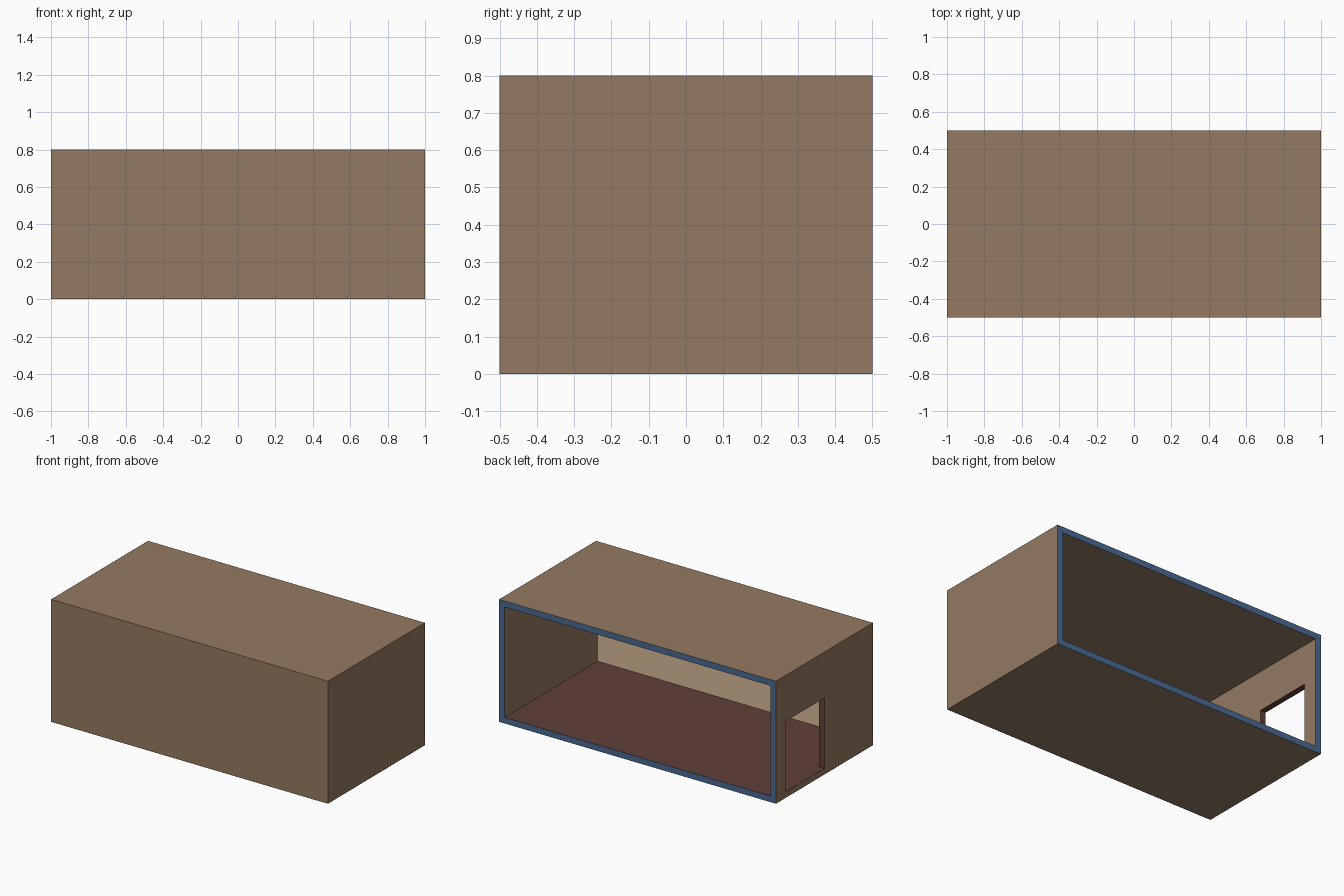
import bpy, bmesh

if "Cube" in bpy.data.objects:
    bpy.data.objects.remove(bpy.data.objects["Cube"])

T = 0.04  # wall thickness


def material(name, rgb):
    m = bpy.data.materials.new(name)
    lin = [((c / 255 + 0.055) / 1.055) ** 2.4 for c in rgb]
    m.diffuse_color = (*lin, 1)
    m.use_nodes = True
    m.node_tree.nodes["Principled BSDF"].inputs["Base Color"].default_value = m.diffuse_color
    return m


def box(name, lo, hi):
    bm = bmesh.new()
    bmesh.ops.create_cube(bm, size=1)
    for v in bm.verts:
        v.co = [hi[i] if v.co[i] > 0 else lo[i] for i in range(3)]
    me = bpy.data.meshes.new(name)
    bm.to_mesh(me)
    bm.free()
    ob = bpy.data.objects.new(name, me)
    bpy.context.collection.objects.link(ob)
    return ob


# Solid room block, hollowed from the back, with a doorway in the left wall
room = box("room_shell", (-1, -0.5, 0), (1, 0.5, 0.8))
cavity = box("cavity_cutter", (-1 + T, -0.5 + T, T), (1 - T, 0.6, 0.8 - T))
door = box("doorway_cutter", (-1.1, 0, T), (-0.9, 0.4, 0.5))
for cutter in (cavity, door):
    mod = room.modifiers.new(cutter.name, 'BOOLEAN')
    mod.operation = 'DIFFERENCE'
    mod.solver = 'EXACT'
    mod.object = cutter
    cutter.hide_render = True

# Bake the cuts so faces can be coloured by position
deps = bpy.context.evaluated_depsgraph_get()
mesh = bpy.data.meshes.new_from_object(room.evaluated_get(deps))
room.modifiers.clear()
room.data = mesh
for cutter in (cavity, door):
    bpy.data.objects.remove(cutter)

mesh.materials.clear()
for m in (material("wall_brown", (148, 122, 98)),
          material("rim_blue", (74, 106, 147)),
          material("floor_maroon", (98, 64, 57)),
          material("inner_front_tan", (216, 186, 151))):
    mesh.materials.append(m)

for p in mesh.polygons:
    c, n = p.center, p.normal
    p.use_smooth = False
    p.material_index = 0
    if n.y > 0.9 and c.y > 0.49:            # rim around the open back
        p.material_index = 1
    elif n.z > 0.9 and c.z < 0.1:           # floor and door sill
        p.material_index = 2
    elif abs(n.x) < 0.1 and -0.99 < c.x < -0.95:   # doorway jambs
        p.material_index = 2
    elif n.y > 0.9 and c.y < -0.4:          # inside of the front wall
        p.material_index = 3
